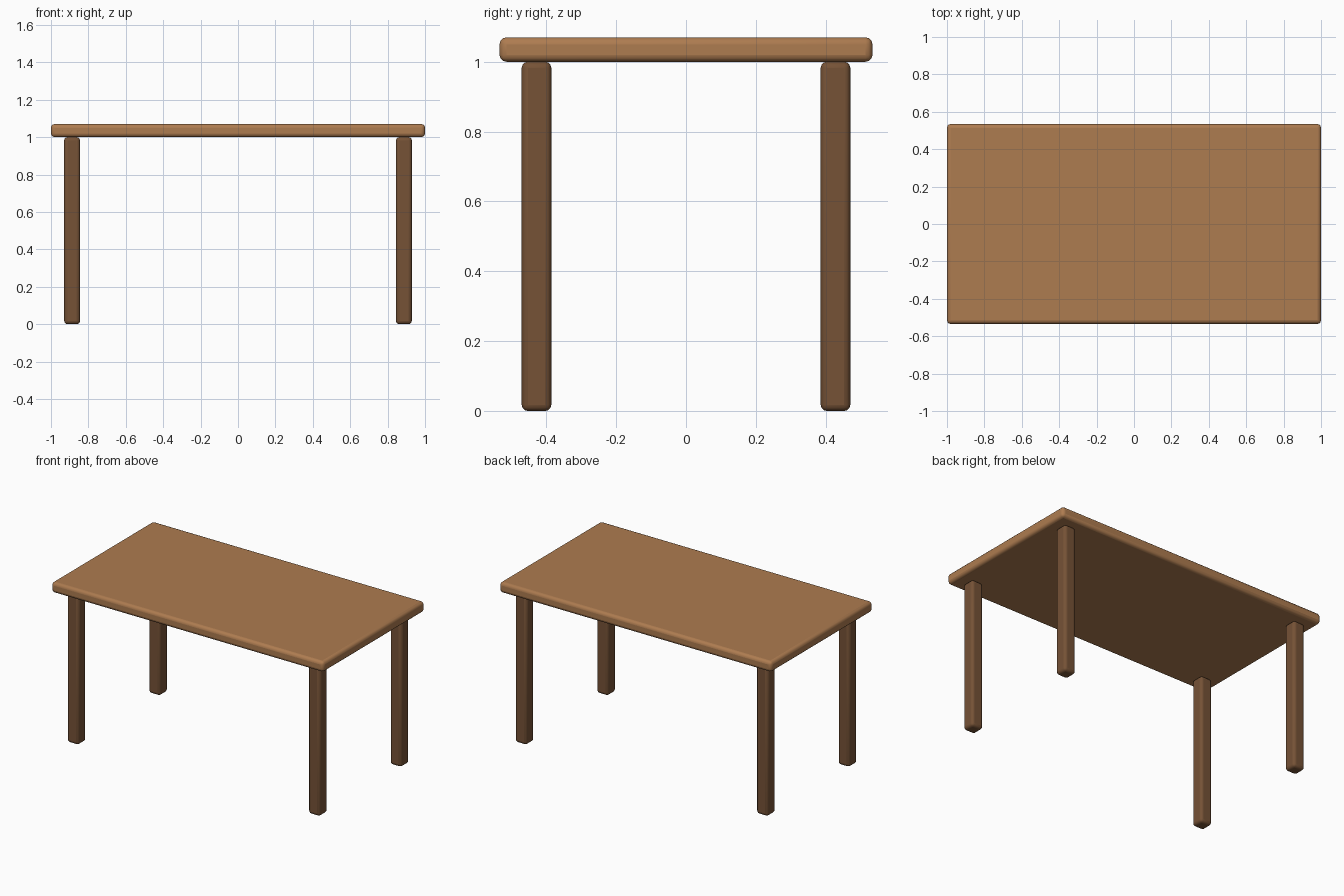
import bpy
import math

old = bpy.data.objects.get("Cube")
if old:
    bpy.data.objects.remove(old, do_unlink=True)


def make_material(name, rgb):
    mat = bpy.data.materials.new(name)
    mat.use_nodes = True
    color = (*rgb, 1.0)
    mat.diffuse_color = color
    mat.node_tree.nodes["Principled BSDF"].inputs["Base Color"].default_value = color
    return mat


def rounded_box(name, center, size, radius, mat):
    bpy.ops.mesh.primitive_cube_add(size=1, location=center)
    obj = bpy.context.object
    obj.name = name
    obj.scale = size
    bpy.ops.object.transform_apply(location=False, rotation=False, scale=True)
    bevel = obj.modifiers.new("rounded edges", "BEVEL")
    bevel.width = radius
    bevel.segments = 3
    obj.data.materials.append(mat)
    bpy.ops.object.shade_smooth_by_angle(angle=math.radians(40))
    return obj


light_wood = make_material("light wood", (0.42, 0.20, 0.08))
dark_wood = make_material("dark wood", (0.18, 0.085, 0.037))

# Table top
rounded_box("table_top", (0, 0, 1.035), (2.0, 1.068, 0.07), 0.02, light_wood)

# Four legs, one near each corner
for side, x in (("left", 0.887), ("right", -0.887)):
    for end, y in (("front", -0.428), ("back", 0.428)):
        rounded_box(f"{end}_{side}_leg", (x, y, 0.5), (0.085, 0.085, 1.0), 0.018, dark_wood)
